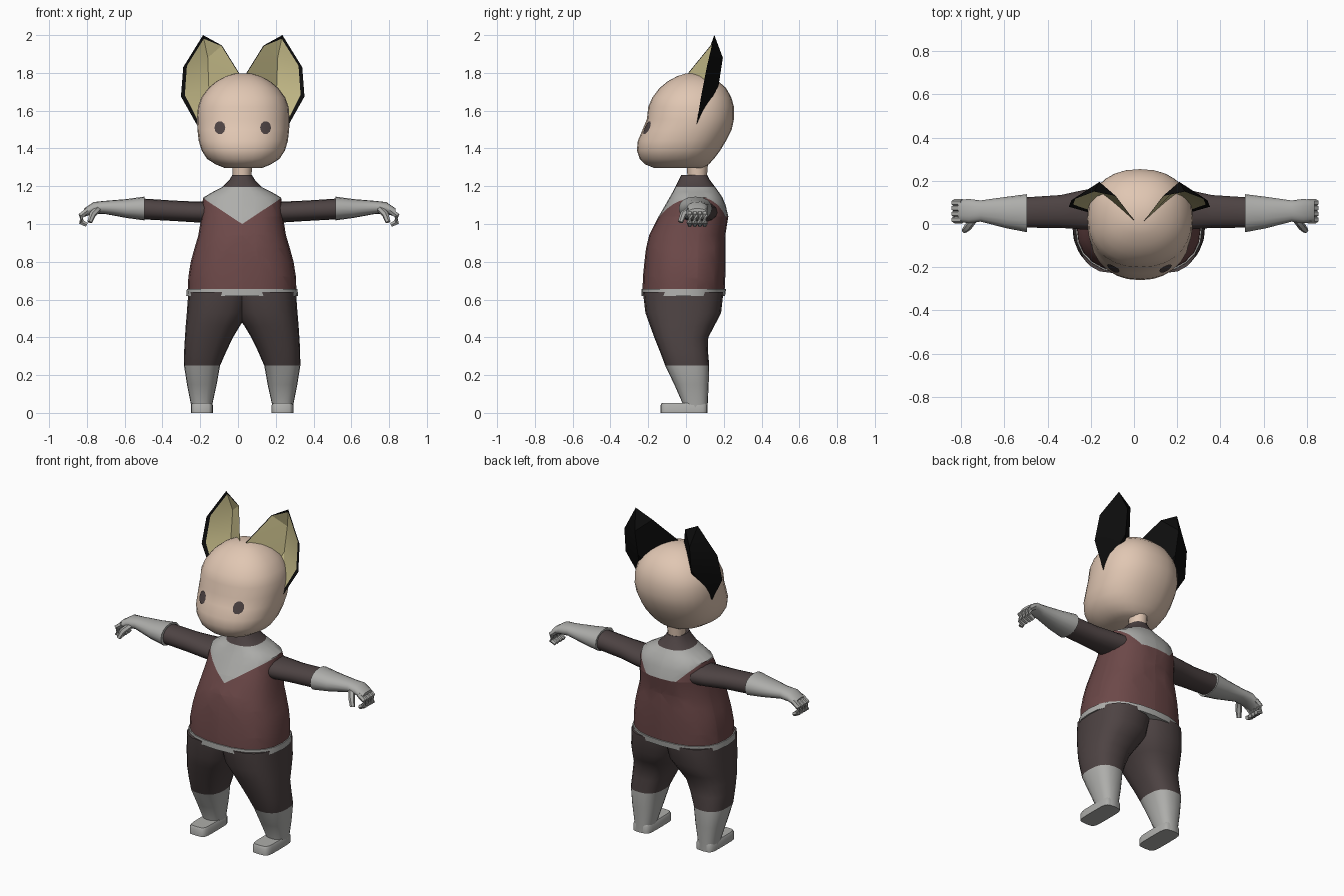
import bpy, bmesh, math
from mathutils import Vector
from mathutils.bvhtree import BVHTree

if "Cube" in bpy.data.objects:
    bpy.data.objects.remove(bpy.data.objects["Cube"])


def material(name, rgb):
    m = bpy.data.materials.new(name)
    m.diffuse_color = (*rgb, 1)
    m.use_nodes = True
    m.node_tree.nodes["Principled BSDF"].inputs["Base Color"].default_value = m.diffuse_color
    return m


SKIN = material("skin", (0.75, 0.57, 0.45))
MAROON = material("maroon cloth", (0.15, 0.065, 0.065))
DARK = material("dark cloth", (0.075, 0.056, 0.056))
GREY = material("light grey", (0.42, 0.42, 0.405))
CREAM = material("ear cream", (0.54, 0.48, 0.24))
BLACK = material("black fur", (0.004, 0.004, 0.004))
CX = 0.022      # the body sits a little off the centre


def finish(name, bm, mats, rule=None, cx=CX, angle=40, recalc=True):
    if recalc:
        bmesh.ops.recalc_face_normals(bm, faces=bm.faces)
    if rule:
        for f in bm.faces:
            f.material_index = rule(f.calc_center_median())
    me = bpy.data.meshes.new(name)
    bm.to_mesh(me)
    bm.free()
    for m in mats:
        me.materials.append(m)
    ob = bpy.data.objects.new(name, me)
    ob.location.x = cx
    bpy.context.collection.objects.link(ob)
    bpy.ops.object.select_all(action='DESELECT')
    ob.select_set(True)
    bpy.context.view_layer.objects.active = ob
    bpy.ops.object.shade_smooth_by_angle(angle=math.radians(angle))
    return ob


def oval(cu, cv, ru, rv, n=24, power=2.0):
    """Superellipse outline as (u, v) pairs."""
    pts = []
    for i in range(n):
        a = 2 * math.pi * i / n
        c, s = math.cos(a), math.sin(a)
        pts.append((cu + ru * math.copysign(abs(c) ** (2 / power), c),
                    cv + rv * math.copysign(abs(s) ** (2 / power), s)))
    return pts


def loft(rings):
    """Skin closed rings and cap both ends."""
    bm = bmesh.new()
    vs = [[bm.verts.new(p) for p in r] for r in rings]
    n = len(vs[0])
    for a, b in zip(vs, vs[1:]):
        for i in range(n):
            bm.faces.new((a[i], a[(i + 1) % n], b[(i + 1) % n], b[i]))
    bm.faces.new(vs[0])
    bm.faces.new(vs[-1])
    bmesh.ops.recalc_face_normals(bm, faces=bm.faces)
    return bm


def upright(rows, power, s=1, n=24):
    """Rows of (z, x0, x1, y front, y back) become stacked rings."""
    return loft([[(s * u, v, z) for u, v in
                  oval((x0 + x1) / 2, (f + b) / 2, (x1 - x0) / 2, (b - f) / 2, n, power)]
                 for z, x0, x1, f, b in rows])


def centred(rows):
    return [(z, -w, w, f, b) for z, w, f, b in rows]


def limb(rows, s, n=16):
    """Rows of (x, cy, cz, ry, rz) become rings along x."""
    return loft([[(s * x, u, v) for u, v in oval(cy, cz, ry, rz, n, 2.2)]
                 for x, cy, cz, ry, rz in rows])


def tube(points, radius, n=6):
    pts = [Vector(p) for p in points]
    rings = []
    for i, p in enumerate(pts):
        d = pts[min(i + 1, len(pts) - 1)] - pts[max(i - 1, 0)]
        q = d.to_track_quat('Z', 'Y')
        r = radius * (0.75 if i == len(pts) - 1 else 1)
        rings.append([p + q @ Vector((u, v, 0)) for u, v in oval(0, 0, r, r, n)])
    return loft(rings)


# Tunic with a pointed yoke in front, a straight yoke behind and a dark collar
bm = upright(centred([
    (0.655, 0.287, -0.230, 0.205), (0.72, 0.285, -0.228, 0.208), (0.80, 0.272, -0.220, 0.210),
    (0.87, 0.253, -0.212, 0.210), (0.94, 0.232, -0.195, 0.208), (1.04, 0.216, -0.145, 0.224),
    (1.10, 0.213, -0.110, 0.210), (1.14, 0.206, -0.087, 0.193), (1.17, 0.155, -0.070, 0.173),
    (1.195, 0.105, -0.058, 0.155), (1.235, 0.066, -0.037, 0.125), (1.26, 0.052, -0.025, 0.112)]), 2.4)
MID = 0.06
for co, no in (((0, 0, 1.0), (0.66, 0, -1)), ((0, 0, 1.0), (-0.66, 0, -1)),
               ((0, 0, 0.94), (1, 0, -1)), ((0, 0, 0.94), (-1, 0, -1)),
               ((0, 0, 1.04), (0, 0, 1)), ((0, MID, 0), (0, 1, 0)), ((0, 0, 0), (1, 0, 0))):
    bmesh.ops.bisect_plane(bm, geom=bm.verts[:] + bm.edges[:] + bm.faces[:],
                           plane_co=co, plane_no=no)


def tunic_colour(c):
    if c.z > 1.195:
        return 2
    edge = 1.0 + 0.66 * abs(c.x) if c.y < MID else max(1.04, 0.94 + abs(c.x))
    return 1 if c.z > edge else 0


finish("tunic", bm, [MAROON, GREY, DARK], tunic_colour)

# Hem band and neck
finish("hem", upright(centred([(0.62, 0.296, -0.236, 0.207), (0.655, 0.293, -0.236, 0.212)]), 2.4), [GREY])
finish("neck", upright(centred([(1.22, 0.048, 0.01, 0.108), (1.36, 0.055, 0.0, 0.12)]), 2, n=12), [SKIN])

# Head
head = upright(centred([
    (1.297, 0.10, -0.170, 0.090), (1.315, 0.145, -0.215, 0.120), (1.345, 0.192, -0.245, 0.148),
    (1.39, 0.221, -0.260, 0.182), (1.44, 0.236, -0.255, 0.212), (1.50, 0.243, -0.230, 0.242),
    (1.555, 0.245, -0.207, 0.254), (1.62, 0.240, -0.200, 0.254), (1.67, 0.222, -0.178, 0.240),
    (1.72, 0.185, -0.140, 0.212), (1.755, 0.143, -0.097, 0.172), (1.782, 0.093, -0.048, 0.122),
    (1.797, 0.04, 0.0, 0.070)]), 2.25, n=28)
tree = BVHTree.FromBMesh(head)
finish("head", head, [SKIN], cx=0.028)


def ear(s):
    # rim points: x, y, z, and how far the cream lining is inset from the edge
    rim = [(0.21, 0.15, 2.0, 0.16), (0.315, 0.11, 1.83, 0.15), (0.327, 0.08, 1.675, 0.14),
           (0.24, 0.055, 1.52, 0.1), (0.11, 0.06, 1.56, 0.02), (0.02, 0.012, 1.80, 0.02),
           (0.11, 0.13, 1.945, 0.04)]
    ridge = [(0.185, 0.195, 1.88), (0.18, 0.172, 1.73)]
    near = [0, 0, 1, 1, 1, 1, 0]     # ridge point that each rim point folds to
    bm = bmesh.new()

    def vert(p):
        return bm.verts.new((s * p[0], p[1], p[2]))

    lining = [Vector(p) + Vector((0, -0.018, 0)) for p in ridge]
    outer = [vert(p) for p in rim]
    inner = [vert(Vector(p[:3]).lerp(lining[k], p[3])) for p, k in zip(rim, near)]
    back = [vert(p) for p in ridge]
    front = [vert(p) for p in lining]

    def web(edge, centre, mat):
        for i in range(len(rim)):
            j = (i + 1) % len(rim)
            a, b = near[i], near[j]
            f = [edge[i], edge[j], centre[b]] + ([centre[a]] if a != b else [])
            bm.faces.new(f).material_index = mat

    web(outer, back, 0)
    web(inner, front, 1)
    for i in range(len(rim)):
        j = (i + 1) % len(rim)
        bm.faces.new((outer[i], outer[j], inner[j], inner[i]))
    finish("ear", bm, [BLACK, CREAM], angle=20, cx=0.025)


for s in (-1, 1):
    ear(s)

    # Eye: thin disc laid on the face
    bm = bmesh.new()
    loops = []
    for k in (0.5, 1):
        ring = []
        for u, v in oval(s * 0.12, 1.51, 0.029 * k, 0.035 * k, 10):
            hit = tree.ray_cast(Vector((u, -1, v)), Vector((0, 1, 0)))[0]
            ring.append(bm.verts.new(hit + Vector((s * 0.001, -0.005, 0))))
        loops.append(ring)
    bm.faces.new(loops[0])
    for i in range(10):
        j = (i + 1) % 10
        bm.faces.new((loops[0][i], loops[1][i], loops[1][j], loops[0][j]))
    finish("eye", bm, [DARK], cx=0.025, recalc=False)

    # Sleeve and flared glove
    finish("sleeve", limb([(0.15, 0.07, 1.062, 0.10, 0.058), (0.24, 0.066, 1.064, 0.092, 0.055),
                           (0.35, 0.058, 1.07, 0.076, 0.054), (0.52, 0.053, 1.08, 0.070, 0.055)], s),
           [DARK], cx=0.01)
    finish("glove", limb([(0.505, 0.050, 1.082, 0.088, 0.063), (0.60, 0.053, 1.082, 0.073, 0.050),
                          (0.72, 0.060, 1.088, 0.049, 0.034), (0.775, 0.060, 1.085, 0.056, 0.031),
                          (0.825, 0.060, 1.060, 0.050, 0.022)], s), [GREY], cx=0.01)

    # Curled fingers and thumb
    for y in (0.02, 0.047, 0.074, 0.099):
        finish("finger", tube([(s * 0.80, y, 1.072), (s * 0.836, y, 1.045),
                               (s * 0.834, y, 1.01), (s * 0.805, y, 0.995)], 0.017), [GREY], cx=0.005)
    finish("thumb", tube([(s * 0.745, 0.025, 1.08), (s * 0.775, -0.015, 1.05),
                          (s * 0.79, -0.03, 1.01)], 0.018), [GREY], cx=0.005)

    # Trouser leg and boot shaft, coloured by height
    finish("leg", upright([(0.0, 0.16, 0.270, -0.015, 0.115), (0.05, 0.157, 0.272, -0.018, 0.115),
                           (0.15, 0.135, 0.292, -0.062, 0.120), (0.25, 0.117, 0.308, -0.110, 0.123),
                           (0.33, 0.082, 0.307, -0.140, 0.116), (0.40, 0.048, 0.303, -0.168, 0.118),
                           (0.46, 0.012, 0.299, -0.190, 0.150), (0.53, -0.035, 0.293, -0.215, 0.186),
                           (0.64, -0.06, 0.285, -0.228, 0.198)], 2.5, s, 20),
           [GREY, DARK], lambda c: int(c.z > 0.25))

    # Foot
    finish("foot", upright([(0.0, 0.155, 0.272, -0.135, 0.113), (0.04, 0.155, 0.272, -0.135, 0.113),
                            (0.052, 0.162, 0.265, -0.128, 0.108)], 5, s, 20), [GREY])
